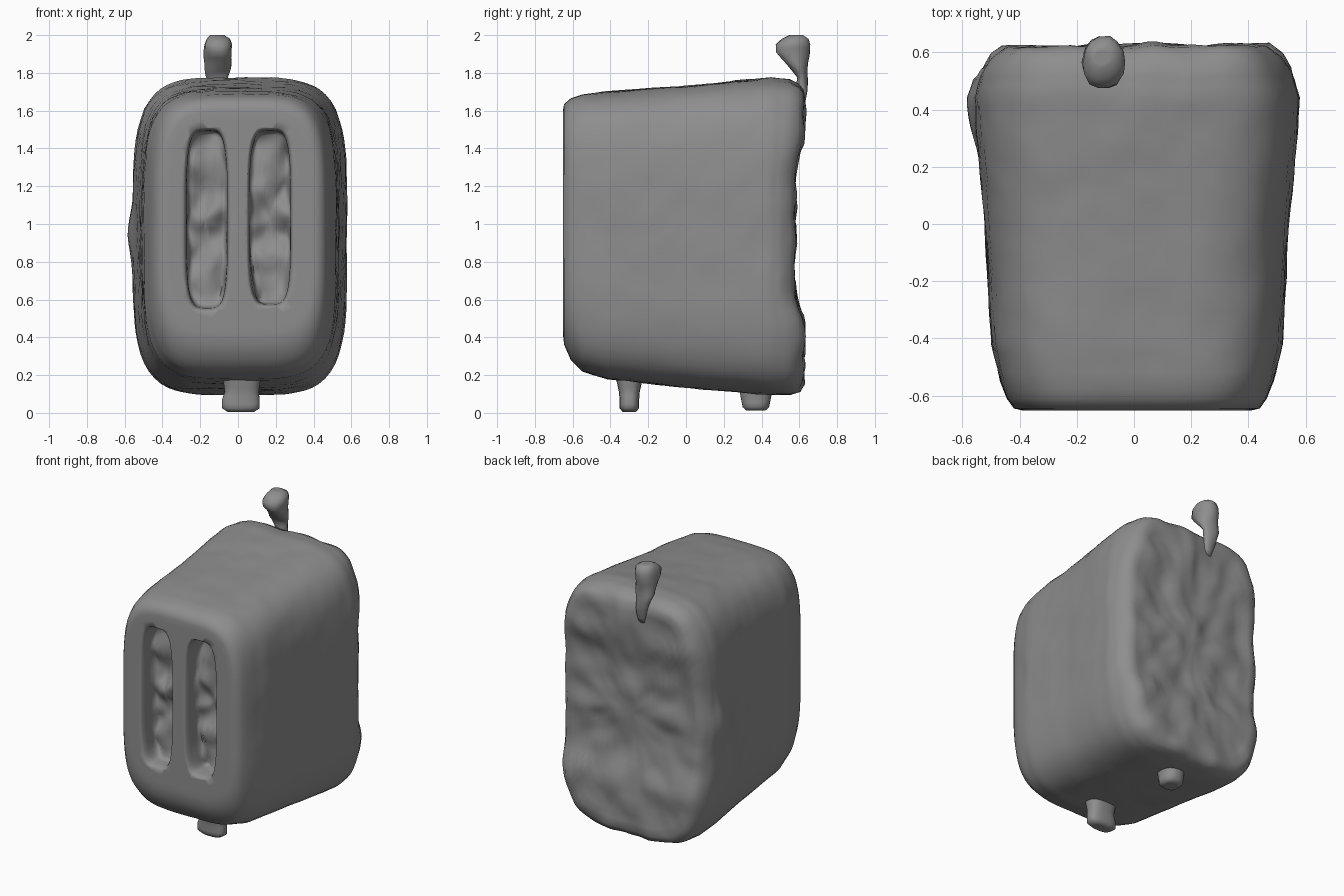
import bpy, bmesh, math
from mathutils import Vector, noise

if "Cube" in bpy.data.objects:
    bpy.data.objects.remove(bpy.data.objects["Cube"])

metal = bpy.data.materials.new("dark_grey_metal")
metal.diffuse_color = (0.27, 0.27, 0.27, 1)
metal.use_nodes = True
metal.node_tree.nodes["Principled BSDF"].inputs["Base Color"].default_value = metal.diffuse_color
dark = bpy.data.materials.new("darker_grey")
dark.diffuse_color = (0.2, 0.2, 0.2, 1)
dark.use_nodes = True
dark.node_tree.nodes["Principled BSDF"].inputs["Base Color"].default_value = dark.diffuse_color


def interp(secs, steps):
    """Linear subdivision between consecutive sections."""
    out = []
    for a, b in zip(secs, secs[1:]):
        k = max(1, math.ceil(abs(b[0] - a[0]) / steps))
        out += [[p + (q - p) * i / k for p, q in zip(a, b)] for i in range(k)]
    return out + [list(secs[-1])]


def loft(name, secs, power, n, along_y, step=0.05, caps=8, warp=None, mat=metal):
    """Skin of superellipse rings; section = (t, cx, rx, cv, rv)."""
    secs = interp(secs, step)
    shrink = [k / caps for k in range(1, caps)]
    first, last = secs[0], secs[-1]
    scaled = lambda s, f: [s[0], s[1], s[2] * f, s[3], s[4] * f]
    secs = ([scaled(first, f) for f in shrink] + secs
            + [scaled(last, f) for f in reversed(shrink)])
    bm = bmesh.new()

    def vert(x, v, t):
        co = Vector((x, t, v) if along_y else (x, v, t))
        return bm.verts.new(warp(co) if warp else co)

    rings = []
    for t, cx, rx, cv, rv in secs:
        ring = []
        for i in range(n):
            a = 2 * math.pi * i / n
            c, s = math.cos(a), math.sin(a)
            r = (abs(c) ** power + abs(s) ** power) ** (-1 / power)
            ring.append(vert(cx + rx * c * r, cv + rv * s * r, t))
        rings.append(ring)
    for a, b in zip(rings, rings[1:]):
        for i in range(n):
            j = (i + 1) % n
            bm.faces.new((a[i], a[j], b[j], b[i]))
    for ring, s in ((rings[0], first), (rings[-1], last)):
        mid = vert(s[1], s[3], s[0])
        for i in range(n):
            bm.faces.new((ring[i], ring[(i + 1) % n], mid))
    bmesh.ops.recalc_face_normals(bm, faces=bm.faces[:])
    mesh = bpy.data.meshes.new(name)
    bm.to_mesh(mesh)
    bm.free()
    mesh.shade_smooth()
    mesh.materials.append(mat)
    ob = bpy.data.objects.new(name, mesh)
    bpy.context.collection.objects.link(ob)
    return ob


def ramp(a, b, x):
    t = min(1, max(0, (x - a) / (b - a)))
    return t * t * (3 - 2 * t)


def rough_shell(co):
    """Slightly worn sides, sunken and lumpy back."""
    x, y, z = co
    back = ramp(0.4, 0.6, y)
    sunk = ramp(0.45, 0.68, z) * (1 - ramp(1.2, 1.5, z))
    side = ramp(-0.66, -0.45, y)
    wob = (noise.noise(co * 5) * 0.01 + noise.noise(co * 13) * 0.006) * side
    lumps = noise.noise(co * 6 + Vector((3, 1, 7))) * 0.026 + noise.noise(co * 12) * 0.01
    edge = 1 - 0.6 * ramp(0.35, 0.55, abs(x))
    # the left side bulges a little at mid height towards the back
    bulge = 0.025 * math.exp(-((z - .95) / .12) ** 2) * ramp(0.2, 0.4, y) * (x < -.3)
    return Vector((x * (1 + wob) - bulge, y - back * (0.05 * sunk + (lumps + 0.006) * edge),
                   z + wob * 0.6))


# Body: y, half width, bottom, top
profile = [(-0.652, .40, .42, 1.60), (-0.645, .43, .36, 1.635), (-0.61, .455, .28, 1.665),
           (-0.55, .478, .22, 1.685), (-0.42, .508, .18, 1.70), (0, .53, .135, 1.73),
           (.3, .56, .105, 1.76), (.45, .567, .095, 1.775), (.55, .548, .095, 1.765),
           (.60, .52, .11, 1.74), (.625, .485, .15, 1.71)]
body = loft("toaster_body", [(y, .01, w, (b + t) / 2, (t - b) / 2) for y, w, b, t in profile],
            4.3, 112, True, 0.04, 14, rough_shell)


# Bread slots: flared cutters with a lumpy inner end
def lumpy_floor(co):
    deep = ramp(-0.62, -0.54, co.y)
    co = co.copy()
    co.y += deep * noise.noise(co * 8) * 0.06
    co.x += deep * noise.noise(co * 7 + Vector((5, 2, 9))) * 0.015
    return co


for side, cx, cz, hz in (("left", -0.165, 1.025, .475), ("right", 0.17, 1.035, .465)):
    cut = loft(side + "_slot_cutter",
               [(-0.72, cx, .125, cz, hz + .012), (-0.655, cx, .124, cz, hz + .01),
                (-0.64, cx, .115, cz, hz + .002), (-0.62, cx, .108, cz, hz - .005),
                (-0.55, cx, .105, cz, hz - .012), (-0.525, cx, .09, cz, hz - .03)],
               4, 96, True, 0.02, 8, lumpy_floor, dark)
    cut.hide_render = True
    cut.hide_set(True)
    mod = body.modifiers.new(side + "_slot", 'BOOLEAN')
    mod.operation = 'DIFFERENCE'
    mod.solver = 'EXACT'
    mod.object = cut

bpy.context.view_layer.objects.active = body
body.select_set(True)
for mod in list(body.modifiers):
    bpy.ops.object.modifier_apply(modifier=mod.name)
bpy.ops.object.shade_smooth_by_angle(angle=math.radians(80))

# Feet
loft("front_foot", [(0.005, .015, .07, -.30, .035), (.025, .015, .1, -.30, .052),
                    (.07, .015, .1, -.30, .052), (.11, .02, .09, -.30, .055),
                    (.25, .02, .11, -.30, .085)], 2.8, 24, False, 0.03, 3)
loft("back_foot", [(.012, .01, .05, .37, .05), (.03, .01, .07, .37, .07),
                   (.08, .01, .07, .37, .08), (.20, .01, .09, .37, .1)],
     2.5, 24, False, 0.03, 3)


# Lever: thin stalk on the back flaring into a lumpy knob
def knobbly(co):
    return co + Vector((1, 1, 0)) * noise.noise(co * 12) * 0.012


loft("lever", [(1.60, -.09, .03, .595, .02), (1.70, -.10, .045, .615, .026),
               (1.78, -.11, .058, .615, .032), (1.85, -.105, .072, .585, .06),
               (1.91, -.105, .077, .565, .092), (1.95, -.105, .074, .565, .09),
               (1.98, -.105, .06, .578, .068), (2.0, -.11, .035, .585, .035)],
     2.2, 14, False, 0.035, 3, knobbly)
